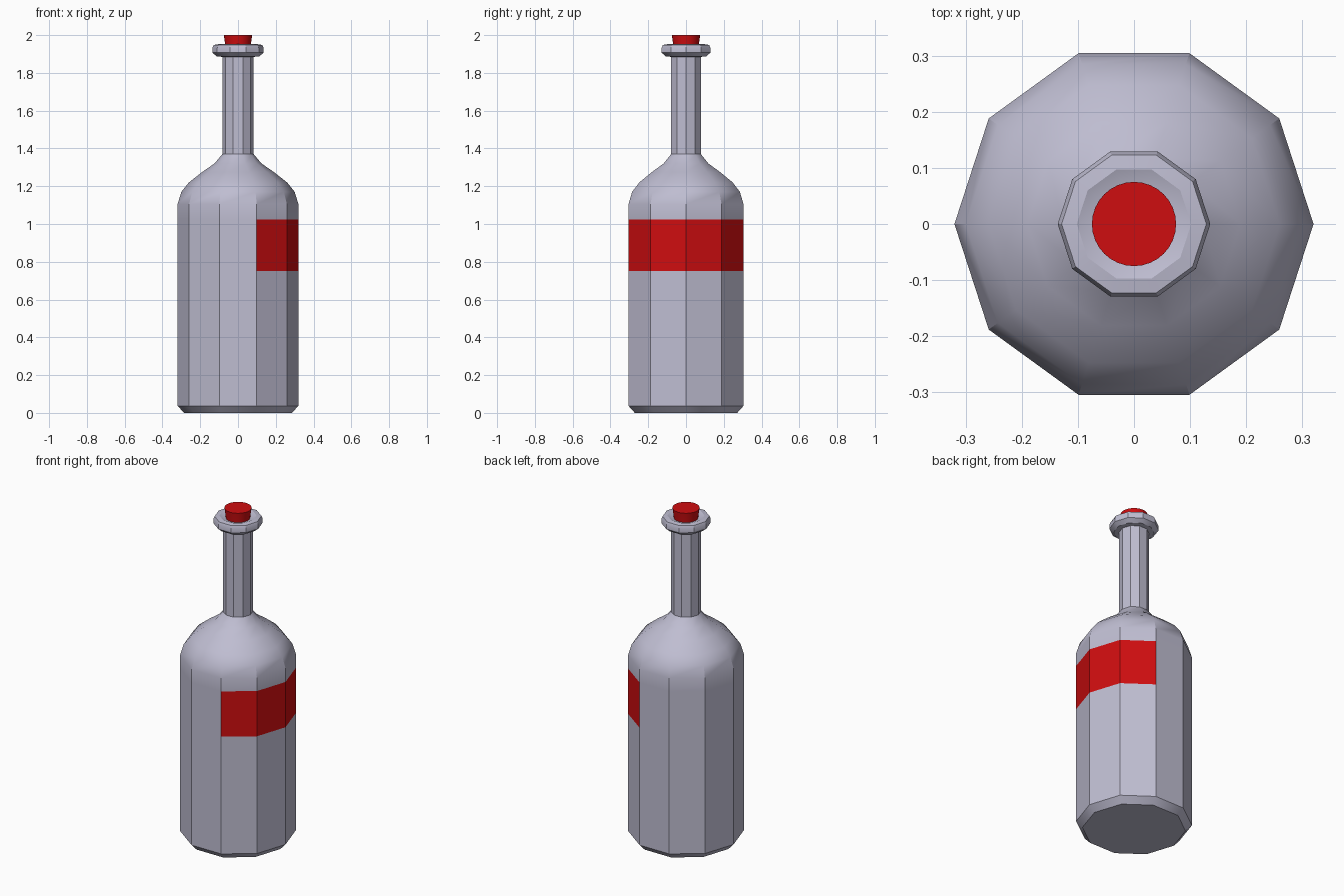
import bpy, bmesh, math

old = bpy.data.objects.get("Cube")
if old:
    bpy.data.objects.remove(old, do_unlink=True)


def make_material(name, rgb):
    mat = bpy.data.materials.new(name)
    mat.use_nodes = True
    mat.diffuse_color = (*rgb, 1)
    mat.node_tree.nodes["Principled BSDF"].inputs["Base Color"].default_value = (*rgb, 1)
    return mat


def lathe(name, profile, sides, materials):
    """Revolve (radius, height) points around z and cap both ends."""
    bm = bmesh.new()
    rings = []
    for r, z in profile:
        angles = [math.tau * i / sides for i in range(sides)]
        rings.append([bm.verts.new((r * math.cos(a), r * math.sin(a), z)) for a in angles])
    for low, high in zip(rings, rings[1:]):
        for i in range(sides):
            j = (i + 1) % sides
            bm.faces.new((low[i], low[j], high[j], high[i]))
    bm.faces.new(rings[0][::-1])
    bm.faces.new(rings[-1])
    mesh = bpy.data.meshes.new(name)
    bm.to_mesh(mesh)
    bm.free()
    for mat in materials:
        mesh.materials.append(mat)
    obj = bpy.data.objects.new(name, mesh)
    bpy.context.collection.objects.link(obj)
    bpy.ops.object.select_all(action="DESELECT")
    obj.select_set(True)
    bpy.context.view_layer.objects.active = obj
    bpy.ops.object.shade_smooth_by_angle(angle=math.radians(30))
    return obj


glass = make_material("pale grey glass", (0.52, 0.51, 0.64))
red = make_material("red", (0.62, 0.004, 0.005))

LABEL_LOW, LABEL_HIGH = 0.75, 1.025

# Bottle: base bevel, body, rounded shoulder, neck, lip and mouth
bottle = lathe("bottle", [
    (0.285, 0), (0.32, 0.037),
    (0.32, LABEL_LOW), (0.32, LABEL_HIGH), (0.32, 1.105),
    (0.30, 1.17), (0.26, 1.22), (0.19, 1.275), (0.125, 1.32), (0.087, 1.365),
    (0.083, 1.37), (0.083, 1.885),
    (0.112, 1.887), (0.136, 1.907), (0.136, 1.932), (0.129, 1.948),
    (0.102, 1.952), (0.07, 1.94),
], 10, [glass, red])

# Label: wraps the four body faces on the left side
for face in bottle.data.polygons:
    if LABEL_LOW < face.center.z < LABEL_HIGH and face.center.x > 0.1:
        face.material_index = 1

# Stopper
lathe("stopper", [(0.066, 1.92), (0.068, 1.95), (0.075, 2)], 32, [red])
